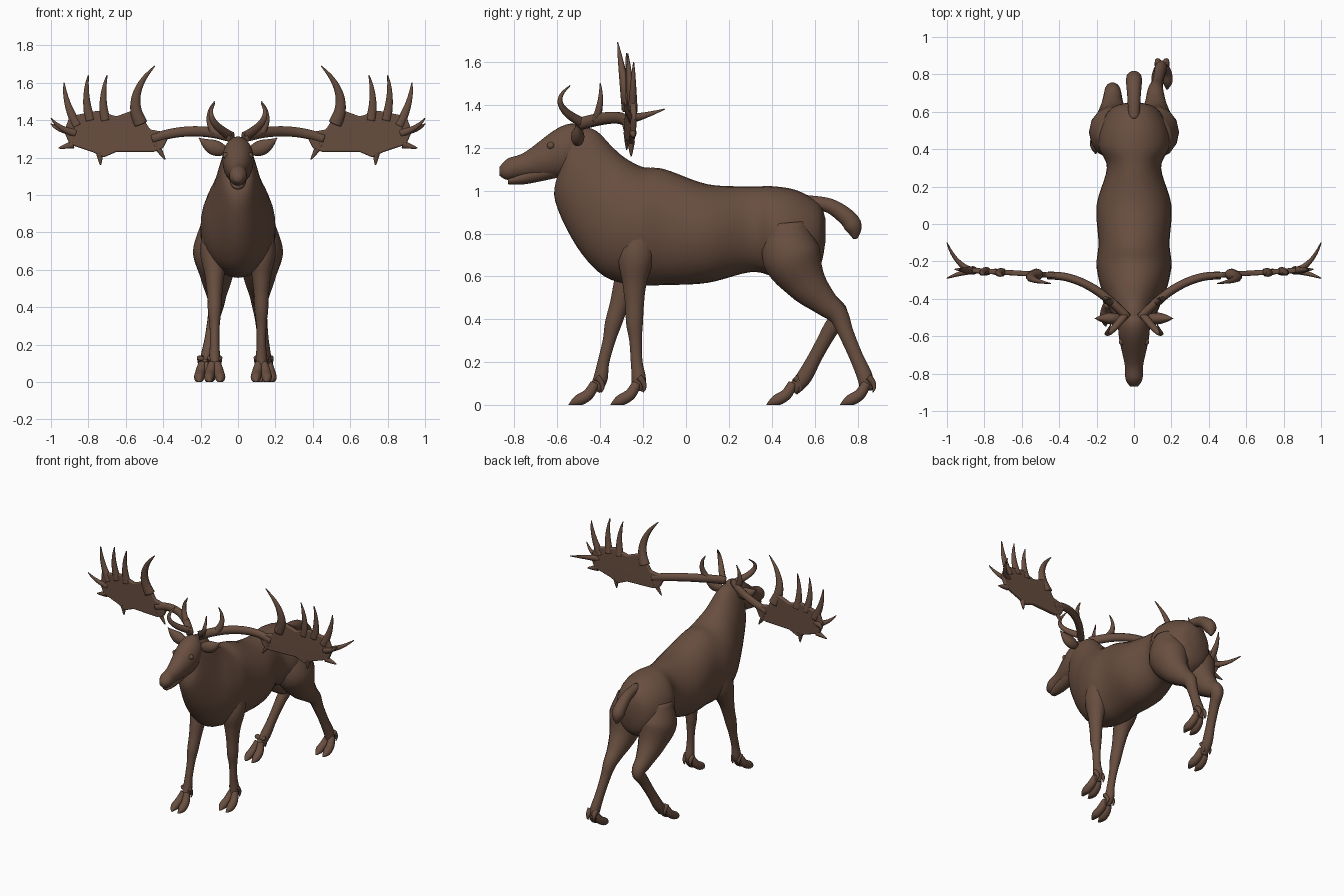
import bpy, bmesh, math
from mathutils import Vector, Matrix

cube = bpy.data.objects.get("Cube")
if cube:
    bpy.data.objects.remove(cube, do_unlink=True)

COLOUR = (0.14, 0.077, 0.051, 1)
hide = bpy.data.materials.new("brown hide")
hide.use_nodes = True
hide.diffuse_color = COLOUR
shader = next(node for node in hide.node_tree.nodes if node.type == 'BSDF_PRINCIPLED')
shader.inputs["Base Color"].default_value = COLOUR
shader.inputs["Roughness"].default_value = 0.8

X, Y, Z = Matrix.Identity(3)


def finish(name, bm):
    """Turn a bmesh into a smooth, coloured object."""
    bmesh.ops.recalc_face_normals(bm, faces=bm.faces)
    for face in bm.faces:
        face.smooth = True
    mesh = bpy.data.meshes.new(name)
    bm.to_mesh(mesh)
    bm.free()
    mesh.materials.append(hide)
    obj = bpy.data.objects.new(name, mesh)
    bpy.context.collection.objects.link(obj)
    return obj


def resample(rows, steps=5):
    """Smooth curve through rows of numbers."""
    rows = [Vector(row) for row in rows]
    padded = [rows[0]] + rows + [rows[-1]]
    out = []
    for before, start, end, after in zip(padded, padded[1:], padded[2:], padded[3:]):
        leave, arrive = (end - before) / 2, (after - start) / 2
        for step in range(steps):
            t = step / steps
            ease = t * t * (3 - 2 * t)
            out.append(start.lerp(end, ease)
                       + leave * (t * (1 - t) ** 2) - arrive * (t * t * (1 - t)))
    return out + [rows[-1]]


def skin(name, rings, sides):
    """Skin rings given as centre and two half axes."""
    bm = bmesh.new()
    loops = []
    for centre, across, along in rings:
        loop = []
        for side in range(sides):
            angle = math.tau * side / sides
            point = centre + across * math.cos(angle) + along * math.sin(angle)
            point.z = max(point.z, 0)
            loop.append(bm.verts.new(point))
        loops.append(loop)
    for low, high in zip(loops, loops[1:]):
        for side in range(sides):
            after = (side + 1) % sides
            bm.faces.new((low[side], low[after], high[after], high[side]))
    bm.faces.new(loops[0])
    bm.faces.new(loops[-1])
    return finish(name, bm)


def tube(name, rows, ref=X, flat=1.0, sides=14):
    """Tapered limb through (x, y, z, radius); flat scales it along ref."""
    rows = resample(rows)
    points = [row.to_3d() for row in rows]
    rings = []
    for i, point in enumerate(points):
        ahead, behind = points[min(i + 1, len(points) - 1)], points[max(i - 1, 0)]
        tangent = (ahead - behind).normalized()
        across = (ref - tangent * ref.dot(tangent)).normalized()
        radius = max(rows[i].w, 0.002)
        rings.append((point, across * radius * flat, tangent.cross(across) * radius))
    return skin(name, rings, sides)


def trunk(name, rows):
    """Loft through (y, top, bottom, half width, forward lean of the bottom)."""
    rings = []
    for y, top, bottom, width, lean in resample(rows):
        centre = Vector((0, y - lean / 2, (top + bottom) / 2))
        rings.append((centre, X * width, Vector((0, lean, top - bottom)) / 2))
    return skin(name, rings, sides=32)


def horn(name, base, tip, bow, thick=None, thin=0.003):
    """Tapered, bowed horn; its thickness follows its length."""
    base, tip, bow = Vector(base), Vector(tip), Vector(bow)
    thick = thick or max(0.022, (tip - base).length * 0.12)
    rows = []
    for step in range(6):
        t = step / 5
        point = base.lerp(tip, t) + bow * (4 * t * (1 - t))
        rows.append((*point, thin + (thick - thin) * (1 - t) ** 0.8))
    return tube(name, rows, ref=Y, flat=0.8, sides=10)


# Body, from rump to throat
trunk("body", [
    (.65, .87, .76, .03, 0), (.62, .94, .64, .12, 0), (.52, 1, .58, .18, 0),
    (.41, 1.02, .6, .19, 0), (.3, 1.02, .62, .145, 0), (.1, 1.03, .57, .2, 0),
    (-.1, 1.1, .56, .19, 0), (-.2, 1.11, .56, .2, .03), (-.28, 1.15, .6, .18, .1),
    (-.34, 1.2, .74, .14, .17), (-.42, 1.28, .95, .1, .19), (-.5, 1.3, 1.07, .08, .1)])

# Head, jaw and tail
trunk("head", [
    (-.45, 1.25, 1.12, .05, .05), (-.51, 1.31, 1.07, .08, .04), (-.6, 1.29, 1.06, .08, .02),
    (-.75, 1.18, 1.06, .05, 0), (-.83, 1.15, 1.05, .045, 0), (-.87, 1.11, 1.07, .02, 0)])
trunk("jaw", [(-.6, 1.15, 1.06, .05, 0), (-.75, 1.1, 1.03, .04, 0), (-.83, 1.06, 1.03, .025, 0)])
tube("tail", [(0, .56 + .23 * math.sin(turn), .78 + .17 * math.cos(turn), radius)
              for turn, radius in ((0, .03), (.5, .035), (1, .042), (1.3, .04), (1.6, .01))])


def hoof(name, x, y):
    """Cloven hoof with two toes and two dew claws."""
    for s in (-1, 1):
        tube(name + "_toe", [(x + s * .012, y, .1, .022), (x + s * .024, y - .03, .05, .027),
                             (x + s * .03, y - .08, .02, .026), (x + s * .026, y - .12, 0, .005)])
        horn(name + "_dew_claw", (x + s * .02, y + .01, .13), (x + s * .026, y + .03, .06), Y * .015)


def leg(name, x, joints, pivot, swing, splay=0):
    """Leg through (y, z, radius), swung along y and splayed below the pivot."""
    rows = []
    for y, z, radius in joints:
        drop = max(pivot - z, 0)
        rows.append((x + splay * drop, y + swing * drop, z, radius))
    tube(name + "_leg", rows, flat=.9)
    hoof(name + "_hoof", rows[-1][0], rows[-1][1])


# Legs in mid stride
FRONT = [(-.18, .88, .06), (-.23, .7, .085), (-.24, .57, .058), (-.24, .47, .045),
         (-.24, .38, .04), (-.235, .3, .03), (-.23, .2, .028), (-.22, .12, .034), (-.23, .07, .028)]
BACK = [(.47, .85, .09), (.49, .7, .14), (.56, .57, .1), (.645, .48, .065), (.71, .42, .048),
        (.71, .34, .037), (.71, .23, .033), (.71, .13, .037), (.69, .07, .03)]
leg("front_left", .125, FRONT, .7, 0)
leg("front_right", -.125, FRONT, .7, -.31)
leg("back_left", .115, BACK, .42, .43, .1)
leg("back_right", -.115, BACK, .42, -.55, -.18)


def blade_y(x):
    return -.3 + .06 * x


# Antler blade outline, and its tines as base, tip and bow
BLADE = [(.36, 1.33), (.47, 1.35), (.54, 1.46), (.65, 1.42), (.75, 1.45), (.9, 1.42), (.93, 1.34),
         (.9, 1.27), (.78, 1.23), (.72, 1.2), (.65, 1.23), (.45, 1.23), (.4, 1.25)]
TINES = [(.52, 1.38, .445, 1.69, .06), (.71, 1.4, .7, 1.64, .015), (.79, 1.4, .8, 1.64, .015),
         (.86, 1.37, .93, 1.6, .015), (.88, 1.27, .96, 1.25, 0), (.74, 1.23, .735, 1.16, 0),
         (.44, 1.27, .39, 1.19, 0)]

for side, s in (("left_", 1), ("right_", -1)):
    def branch(name, base, tip, bow, **options):
        flip = Vector((s, 1, 1))
        return horn(side + name, flip * Vector(base), flip * Vector(tip), flip * Vector(bow), **options)

    # Ear and eye
    tube(side + "ear", [(s * (.06 + .15 * t), -.505, 1.24 + .065 * t * t,
                         .042 * math.sin(math.pi * (.15 + .85 * t)))
                        for t in (0, .25, .5, .75, 1)], ref=Y, flat=.75)
    bm = bmesh.new()
    bmesh.ops.create_icosphere(bm, subdivisions=3, radius=.018,
                               matrix=Matrix.Translation((s * .063, -.63, 1.21)))
    finish(side + "eye", bm)

    # Antler beam, brow tines and the split outer tines
    branch("antler_beam", (.035, -.5, 1.31), (.46, -.275, 1.3), (0, .06, .035), thick=.03, thin=.026)
    branch("brow_tine", (.05, -.49, 1.32), (.125, -.54, 1.49), (.05, -.07, 0), thick=.026)
    branch("second_tine", (.12, -.42, 1.33), (.125, -.4, 1.5), (.03, .01, 0), thick=.026)
    branch("rear_tine", (.87, -.25, 1.34), (1, -.1, 1.38), (.01, -.02, -.01))
    branch("outer_tine", (.87, -.25, 1.33), (1, -.29, 1.41), (.01, 0, -.01))

    # Antler blade with soft edges
    bm = bmesh.new()
    face = bm.faces.new([bm.verts.new((s * x, blade_y(x) - .014, z)) for x, z in BLADE])
    grown = bmesh.ops.extrude_face_region(bm, geom=[face])["geom"]
    bmesh.ops.translate(bm, vec=Y * .028, verts=[v for v in grown if isinstance(v, bmesh.types.BMVert)])
    blade = finish(side + "antler_blade", bm)
    bevel = blade.modifiers.new("soft edge", 'BEVEL')
    bevel.width, bevel.segments = .009, 3
    blade.modifiers.new("even shading", 'WEIGHTED_NORMAL')

    # Tines around the blade; tall ones lean forward
    for x, z, tip_x, tip_z, bow in TINES:
        lean = max(tip_z - 1.6, 0) * .5
        branch("blade_tine", (x, blade_y(x), z), (tip_x, blade_y(tip_x) - lean, tip_z), X * bow)
